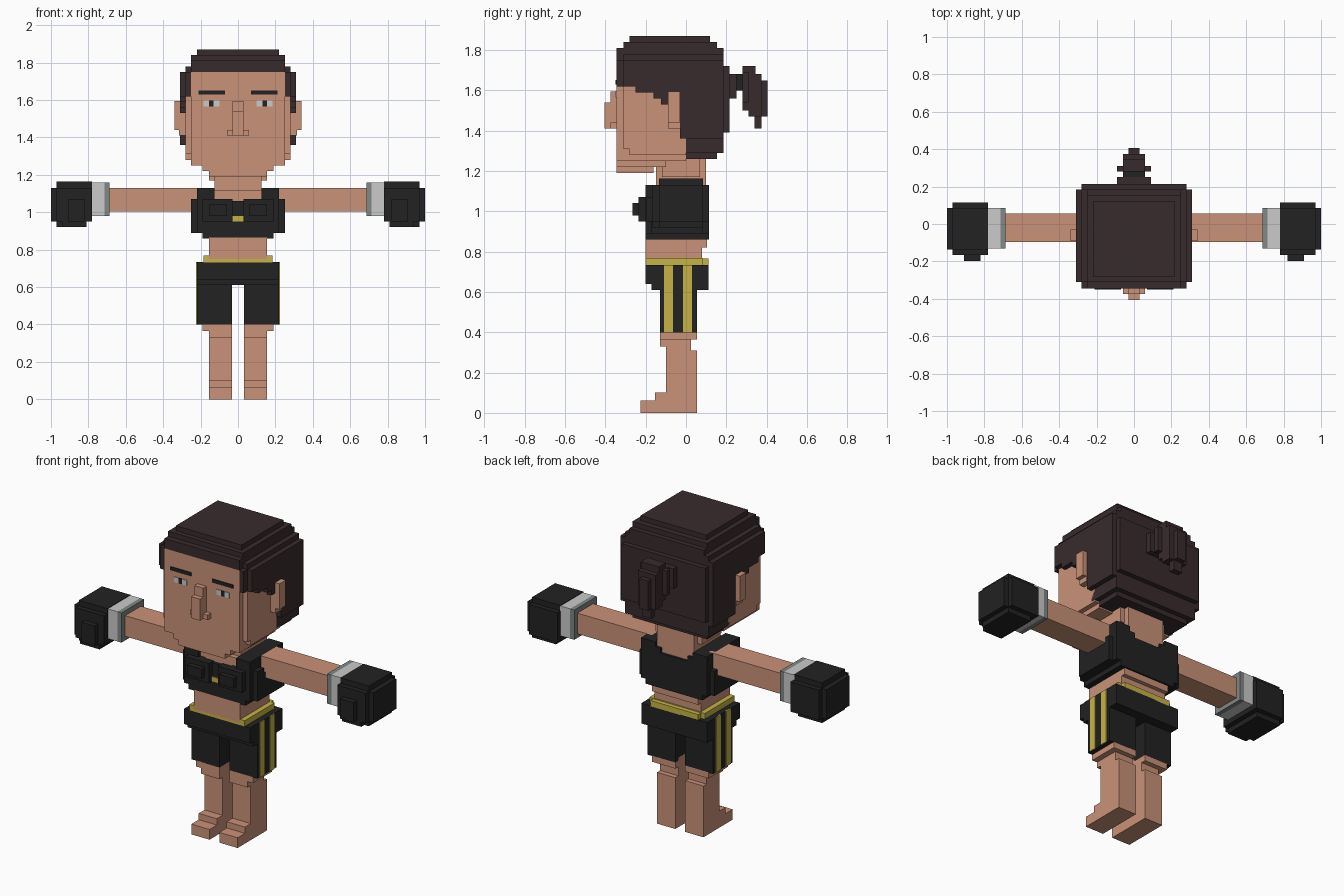
import bpy, bmesh
from mathutils import Matrix, Vector


def material(name, r, g, b):
    m = bpy.data.materials.new(name)
    lin = [((c / 255 + 0.055) / 1.055) ** 2.4 for c in (r, g, b)]
    m.diffuse_color = (*lin, 1)
    return m


SKIN = material("skin", 202, 146, 120)
HAIR = material("dark_brown_hair", 57, 43, 44)
BLACK = material("black", 34, 34, 34)
GOLD = material("gold", 198, 180, 70)
WHITE = material("off_white", 203, 203, 203)
GREY = material("grey", 128, 136, 133)


def part(name, mat, boxes, mirror=False):
    """One object from boxes (x0, x1, y0, y1, z0, z1), optionally mirrored in x."""
    bm = bmesh.new()
    for x0, x1, y0, y1, z0, z1 in boxes:
        spans = [(x0, x1), (-x1, -x0)] if mirror else [(x0, x1)]
        for a, b in spans:
            c = Vector((a + b, y0 + y1, z0 + z1)) / 2
            size = Matrix.Diagonal((b - a, y1 - y0, z1 - z0, 1))
            bmesh.ops.create_cube(bm, size=1, matrix=Matrix.Translation(c) @ size)
    me = bpy.data.meshes.new(name)
    bm.to_mesh(me)
    bm.free()
    me.materials.append(mat)
    ob = bpy.data.objects.new(name, me)
    bpy.context.collection.objects.link(ob)


def centred(rows):
    """Boxes symmetric about x = 0, given by half width."""
    return [(-w, w, *r) for w, *r in rows]


# Head
part("face", SKIN, centred([
    (0.25, -0.345, 0.0, 1.25, 1.75), (0.28, -0.31, 0.0, 1.31, 1.70),
    (0.28, -0.28, 0.0, 1.28, 1.40),
    (0.19, -0.345, -0.10, 1.22, 1.26), (0.155, -0.345, -0.16, 1.19, 1.23)]))
part("nose", SKIN, centred([
    (0.03, -0.375, -0.34, 1.41, 1.595), (0.03, -0.405, -0.34, 1.41, 1.54),
    (0.06, -0.375, -0.34, 1.41, 1.44)]))
part("ears", SKIN, [(0.27, 0.34, -0.09, -0.03, 1.44, 1.595),
                    (0.27, 0.315, -0.09, -0.03, 1.41, 1.45)], True)
part("neck", SKIN, centred([
    (0.125, -0.15, 0.10, 1.05, 1.28), (0.155, -0.12, 0.07, 1.17, 1.28)]))

# Eyes and brows as thin plates
part("eye_whites", WHITE, [(0.10, 0.13, -0.349, -0.34, 1.565, 1.597),
                           (0.155, 0.185, -0.349, -0.34, 1.565, 1.597)], True)
part("pupils", BLACK, [(0.13, 0.155, -0.349, -0.34, 1.565, 1.597)], True)
part("eyebrows", BLACK, [(0.07, 0.21, -0.349, -0.34, 1.63, 1.652)], True)

# Hair: stepped crown, back mass and stepped sideburn line
part("hair_cap", HAIR, centred([
    (0.22, -0.28, 0.12, 1.80, 1.87), (0.25, -0.31, 0.155, 1.76, 1.84),
    (0.25, -0.345, 0.185, 1.75, 1.81), (0.28, -0.31, 0.185, 1.75, 1.78),
    (0.31, -0.03, 0.185, 1.36, 1.75), (0.28, -0.03, 0.215, 1.39, 1.72),
    (0.28, -0.03, 0.185, 1.29, 1.40), (0.25, -0.03, 0.155, 1.26, 1.32)]))
part("hair_sides", HAIR, [
    (0.25, 0.28, -0.345, -0.25, 1.62, 1.75), (0.25, 0.31, -0.31, 0.0, 1.62, 1.75),
    (0.27, 0.31, -0.25, 0.0, 1.59, 1.63), (0.27, 0.31, -0.16, 0.0, 1.56, 1.60),
    (0.27, 0.31, -0.125, 0.0, 1.53, 1.57)], True)
part("ponytail", HAIR, centred([
    (0.09, 0.20, 0.25, 1.56, 1.68), (0.09, 0.28, 0.31, 1.54, 1.69),
    (0.06, 0.28, 0.345, 1.50, 1.72), (0.06, 0.31, 0.375, 1.47, 1.68),
    (0.03, 0.34, 0.375, 1.41, 1.66), (0.03, 0.37, 0.405, 1.47, 1.65)]))
part("hair_tie", BLACK, centred([(0.06, 0.24, 0.285, 1.60, 1.68)]))

# Torso and sports top
part("torso", SKIN, centred([
    (0.155, -0.20, 0.08, 0.75, 0.865), (0.155, -0.15, 0.105, 0.82, 0.865),
    (0.14, -0.18, 0.09, 0.86, 1.12)]))
part("sports_top", BLACK, centred([
    (0.19, -0.20, 0.115, 0.86, 0.90), (0.25, -0.17, 0.085, 0.89, 1.04),
    (0.22, -0.20, 0.115, 0.89, 1.04), (0.09, -0.20, -0.16, 1.03, 1.06),
    (0.125, 0.06, 0.115, 1.03, 1.07)]))
part("top_straps", BLACK, [
    (0.125, 0.22, -0.20, 0.115, 1.03, 1.13), (0.09, 0.13, -0.20, -0.14, 1.03, 1.07),
    (0.09, 0.13, 0.06, 0.115, 1.03, 1.10),
    (0.21, 0.25, -0.17, -0.11, 1.03, 1.07)], True)
part("bust", BLACK, [(0.03, 0.19, -0.235, -0.19, 0.95, 1.07),
                     (0.06, 0.155, -0.265, -0.19, 0.98, 1.04)], True)
part("top_emblem", GOLD, centred([(0.03, -0.208, -0.19, 0.95, 0.98)]))

# Arms, wrist wraps and gloves
part("arms", SKIN, [(0.19, 0.75, -0.095, 0.055, 1.005, 1.13)], True)
part("wrap_cuffs", GREY, [(0.688, 0.715, -0.13, 0.085, 0.98, 1.16)], True)
part("wrist_wraps", WHITE, [(0.715, 0.785, -0.13, 0.085, 0.98, 1.16)], True)
part("gloves", BLACK, [
    (0.78, 0.97, -0.135, 0.085, 0.95, 1.163), (0.78, 0.97, -0.165, 0.115, 0.95, 1.13),
    (0.78, 1.0, -0.135, 0.085, 0.95, 1.13), (0.81, 0.97, -0.135, 0.085, 0.92, 0.96),
    (0.81, 0.94, -0.165, -0.10, 0.92, 1.10), (0.82, 0.91, -0.197, -0.10, 0.95, 1.07),
    (0.78, 1.0, -0.10, 0.05, 0.95, 1.13)], True)

# Waistband and shorts with side stripes
part("waistband", GOLD, centred([(0.185, -0.20, 0.085, 0.73, 0.768),
                                 (0.16, -0.17, 0.112, 0.73, 0.765)]))
part("shorts_hips", BLACK, centred([(0.22, -0.20, 0.085, 0.64, 0.733),
                                    (0.22, -0.17, 0.112, 0.61, 0.733)]))
part("shorts_legs", BLACK, [(0.033, 0.22, -0.13, 0.055, 0.40, 0.62)], True)
part("shorts_stripes", GOLD, [(0.215, 0.224, -0.11, -0.065, 0.40, 0.733),
                              (0.215, 0.224, -0.015, 0.03, 0.40, 0.733)], True)

# Legs with stepped knees and feet
part("legs", SKIN, [
    (0.033, 0.155, -0.10, 0.055, 0.0, 0.31), (0.033, 0.155, -0.10, 0.025, 0.30, 0.42),
    (0.033, 0.155, -0.13, 0.025, 0.33, 0.42), (0.033, 0.19, -0.13, 0.055, 0.365, 0.402)],
    True)
part("feet", SKIN, [(0.033, 0.155, -0.225, -0.09, 0.0, 0.062),
                    (0.033, 0.155, -0.155, -0.09, 0.0, 0.10),
                    (0.033, 0.155, -0.10, 0.055, 0.0, 0.05)], True)
